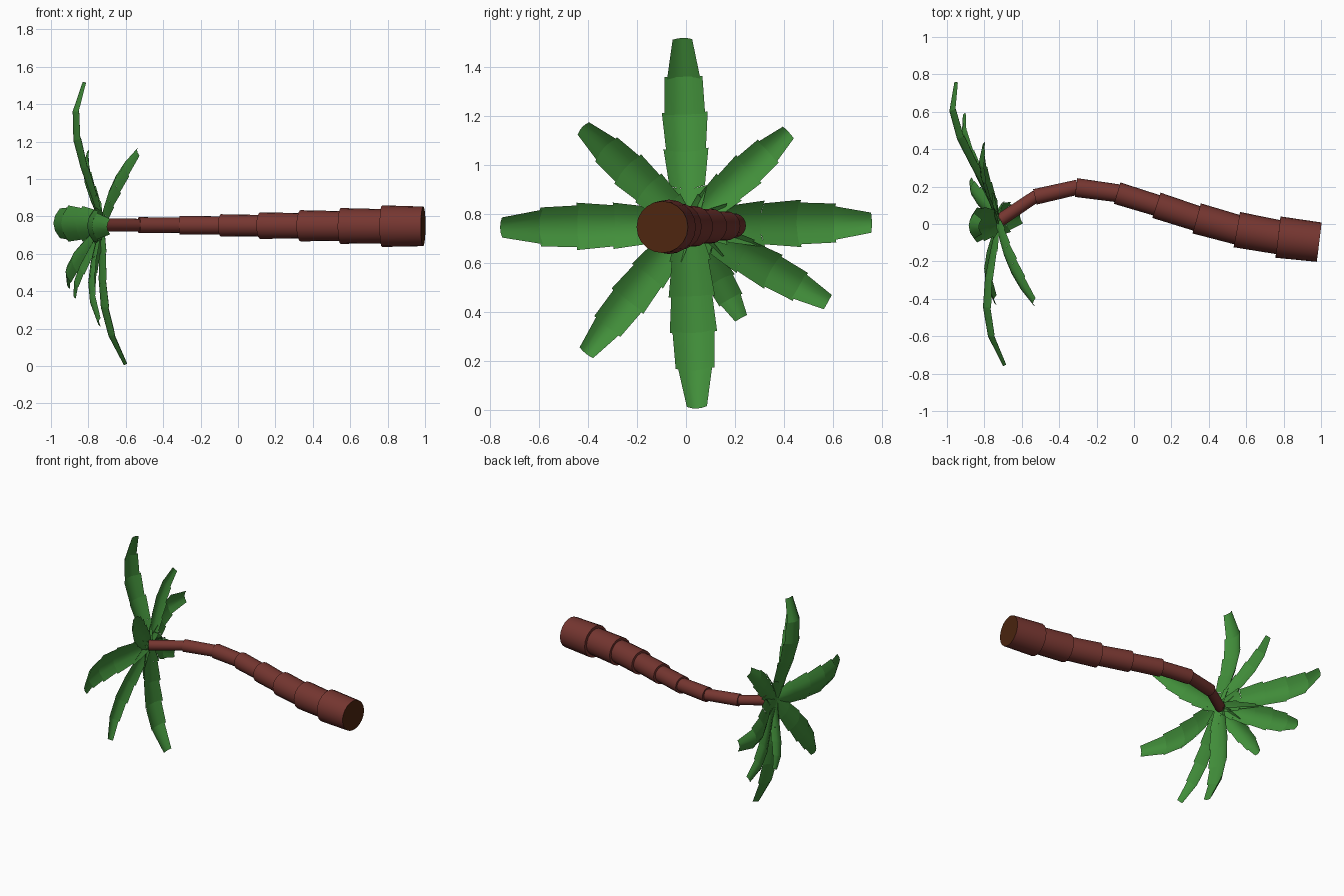
import bpy, bmesh, math
from mathutils import Vector

if "Cube" in bpy.data.objects:
    bpy.data.objects.remove(bpy.data.objects["Cube"])


def material(name, rgb):
    m = bpy.data.materials.new(name)
    m.diffuse_color = (*rgb, 1)
    m.use_nodes = True
    m.node_tree.nodes["Principled BSDF"].inputs["Base Color"].default_value = m.diffuse_color
    return m


BARK = material("red_brown_bark", (0.18, 0.037, 0.03))
WOOD = material("dark_cut_wood", (0.075, 0.019, 0.005))
LEAF = material("leaf_green", (0.053, 0.27, 0.042))


def finish(bm, name, mats):
    me = bpy.data.meshes.new(name)
    bm.to_mesh(me)
    bm.free()
    for m in mats:
        me.materials.append(m)
    ob = bpy.data.objects.new(name, me)
    bpy.context.collection.objects.link(ob)
    return ob


# Trunk: stacked, slightly flared drums along a bent path
path = [(0.99, -0.097), (0.77, -0.07), (0.55, -0.03), (0.335, 0.03), (0.12, 0.10),
        (-0.09, 0.165), (-0.31, 0.195), (-0.53, 0.145), (-0.725, 0.015)]
radii = [0.108, 0.093, 0.081, 0.069, 0.058, 0.049, 0.041, 0.034]
SIDES = 20
bm = bmesh.new()
for i, r in enumerate(radii):
    z0, z1 = 0.747 + 0.001 * i, 0.748 + 0.001 * i
    a, b = Vector((*path[i], z0)), Vector((*path[i + 1], z1))
    d = (b - a).normalized()
    a = a - d * (0.01 if i else 0)
    side = d.cross(Vector((0, 0, 1))).normalized()
    up = side.cross(d)
    rings = []
    for c, rr in ((a, r * 0.98), (b, r * 1.03)):
        rings.append([bm.verts.new(c + (side * math.cos(t) + up * math.sin(t)) * rr)
                      for t in (math.tau * k / SIDES for k in range(SIDES))])
    for k in range(SIDES):
        n = (k + 1) % SIDES
        f = bm.faces.new((rings[0][k], rings[0][n], rings[1][n], rings[1][k]))
        f.smooth = True
    cap = bm.faces.new(rings[0][::-1])
    cap.material_index = 1 if i == 0 else 0
    bm.faces.new(rings[1])
bmesh.ops.recalc_face_normals(bm, faces=bm.faces)
for e in bm.edges:
    if len(e.link_faces) == 2 and e.calc_face_angle() > 0.7:
        e.smooth = False
finish(bm, "trunk", [BARK, WOOD])

# Fronds: arched overlapping leaf sections along a bezier spine
CROWN = Vector((-0.735, 0.01, 0.757))
WIDTHS = [0.045, 0.083, 0.093, 0.095, 0.078, 0.042]


def bezier(p, t):
    s = 1 - t
    return p[0] * s**3 + p[1] * 3 * s * s * t + p[2] * 3 * s * t * t + p[3] * t**3


def frond(name, tip, x1, x2, scale):
    tip = Vector(tip)
    c1, c2 = CROWN.lerp(tip, 0.32), CROWN.lerp(tip, 0.65)
    c1.x, c2.x = x1, x2
    ctrl = (CROWN, c1, c2, tip)
    knots = [bezier(ctrl, i / 5) for i in range(6)]
    radial = Vector((0, tip.y - CROWN.y, tip.z - CROWN.z)).normalized()
    side = Vector((1, 0, 0)).cross(radial)
    bm = bmesh.new()
    for i in range(5):
        a, b = knots[i], knots[i + 1]
        under = radial.cross(side)
        under = (b - a).normalized().cross(side)
        if under.x < 0:
            under = -under
        rows = []
        for c, w in ((a, WIDTHS[i] * 0.92), (b, WIDTHS[i + 1] * (1.04 if i < 4 else 1))):
            w *= scale
            rows.append([bm.verts.new(c + side * w * u + under * w * 0.45 * u * u)
                         for u in (-1, -0.5, 0, 0.5, 1)])
        for k in range(4):
            f = bm.faces.new((rows[0][k], rows[1][k], rows[1][k + 1], rows[0][k + 1]))
            f.smooth = True
    bmesh.ops.recalc_face_normals(bm, faces=bm.faces)
    finish(bm, name, [LEAF])


# name, tip position, spine bend (x of the two middle control points), width scale
for args in [
    ("frond_top", (-0.83, -0.015, 1.52), -0.80, -0.98, 0.95),
    ("frond_upper_back", (-0.81, 0.42, 1.135), -0.77, -0.87, 0.78),
    ("frond_back", (-0.96, 0.76, 0.765), -0.78, -1.08, 0.98),
    ("frond_lower_back", (-0.915, 0.58, 0.44), -0.78, -0.97, 0.8),
    ("frond_short", (-0.88, 0.225, 0.375), -0.77, -0.90, 0.66),
    ("frond_bottom", (-0.61, 0.045, 0.005), -0.74, -0.79, 0.98),
    ("frond_lower_front", (-0.75, -0.41, 0.23), -0.78, -0.85, 0.84),
    ("frond_front", (-0.70, -0.76, 0.745), -0.78, -0.89, 0.98),
    ("frond_upper_front", (-0.54, -0.425, 1.155), -0.72, -0.67, 0.82),
]:
    frond(*args)
